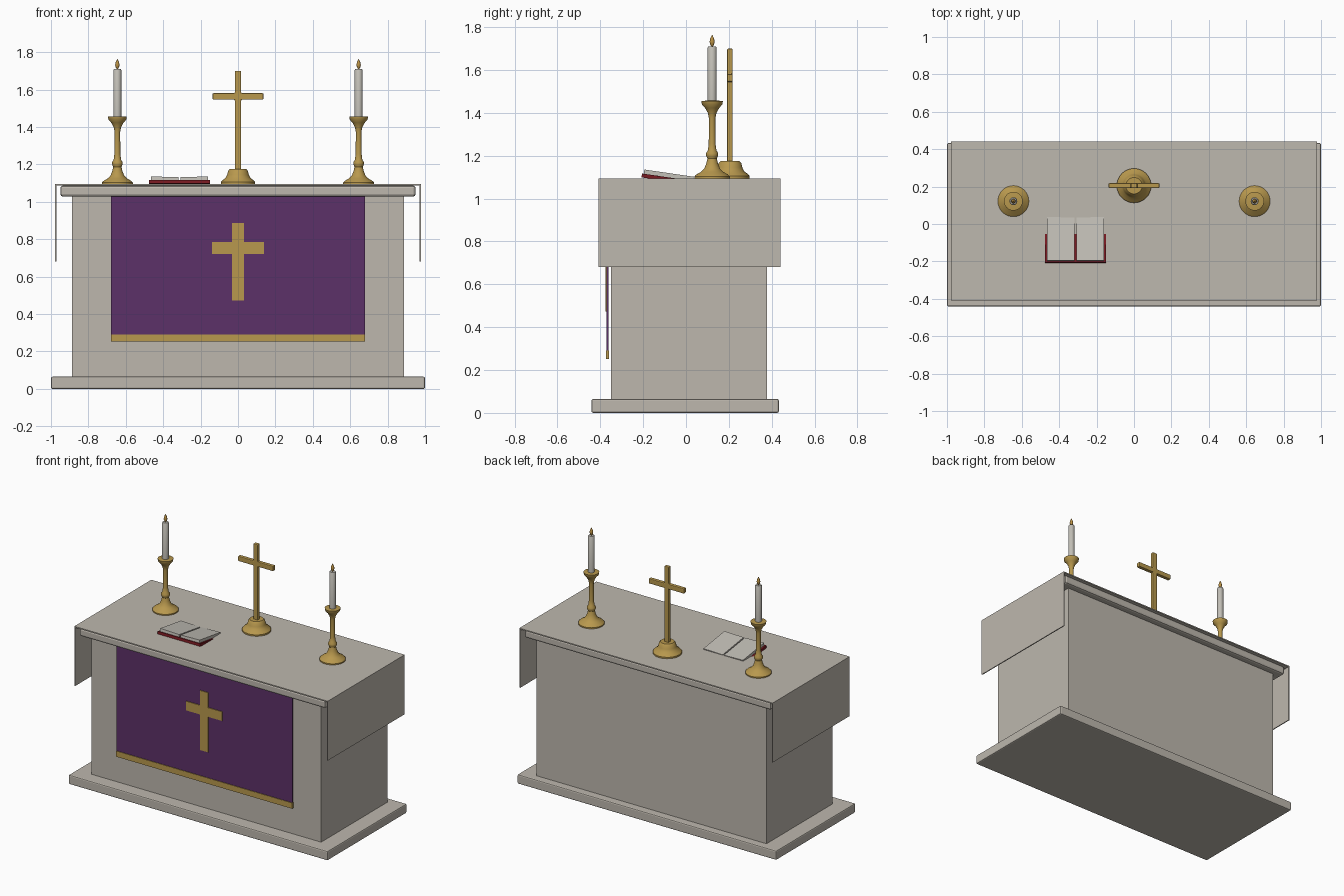
import bpy
import bmesh
from math import radians, sin, cos, pi
from mathutils import Matrix

if "Cube" in bpy.data.objects:
    bpy.data.objects.remove(bpy.data.objects["Cube"], do_unlink=True)


def material(name, rgb, rough=0.6):
    m = bpy.data.materials.new(name)
    m.use_nodes = True
    m.diffuse_color = (*rgb, 1)
    shader = m.node_tree.nodes["Principled BSDF"]
    shader.inputs["Base Color"].default_value = (*rgb, 1)
    shader.inputs["Roughness"].default_value = rough
    return m


STONE = material("stone", (0.51, 0.475, 0.42))
LINEN = material("linen", (0.515, 0.48, 0.425))
PURPLE = material("purple cloth", (0.108, 0.031, 0.138))
GOLD = material("gold", (0.48, 0.315, 0.075), 0.4)
WAX = material("wax", (0.54, 0.52, 0.47))
FLAME = material("flame", (0.5, 0.29, 0.06))
PAPER = material("paper", (0.54, 0.52, 0.47))
RED = material("red leather", (0.19, 0.01, 0.015))


def finish(name, bm, mat, smooth=False):
    bmesh.ops.recalc_face_normals(bm, faces=bm.faces)
    mesh = bpy.data.meshes.new(name)
    bm.to_mesh(mesh)
    bm.free()
    mesh.materials.append(mat)
    ob = bpy.data.objects.new(name, mesh)
    bpy.context.collection.objects.link(ob)
    if smooth:
        bpy.ops.object.select_all(action='DESELECT')
        ob.select_set(True)
        bpy.context.view_layer.objects.active = ob
        bpy.ops.object.shade_smooth_by_angle(angle=radians(35))
    return ob


def box(name, x, y, z, mat, bevel=0.0):
    """Box spanning the given (low, high) pairs."""
    bm = bmesh.new()
    bmesh.ops.create_cube(bm, size=1)
    for v in bm.verts:
        v.co = [(lo + hi) / 2 + c * (hi - lo) for c, (lo, hi) in zip(v.co, (x, y, z))]
    ob = finish(name, bm, mat)
    if bevel:
        mod = ob.modifiers.new("soft edges", 'BEVEL')
        mod.width = bevel
        mod.segments = 2
    return ob


def lathe(name, profile, location, mat, sides=32):
    """Turned solid from (radius, height) points."""
    bm = bmesh.new()
    rings = []
    for r, z in profile:
        rings.append([bm.verts.new((r * cos(2 * pi * i / sides), r * sin(2 * pi * i / sides), z))
                      for i in range(sides)])
    for a, b in zip(rings, rings[1:]):
        for i in range(sides):
            j = (i + 1) % sides
            bm.faces.new((a[i], a[j], b[j], b[i]))
    bm.faces.new(rings[0])
    bm.faces.new(rings[-1])
    ob = finish(name, bm, mat, smooth=True)
    ob.location = location
    return ob


def extrude_outline(name, points, y, mat):
    """Closed x-z outline pushed along y."""
    bm = bmesh.new()
    face = bm.faces.new([bm.verts.new((px, y[0], pz)) for px, pz in points])
    out = bmesh.ops.extrude_face_region(bm, geom=[face])
    moved = [g for g in out["geom"] if isinstance(g, bmesh.types.BMVert)]
    bmesh.ops.translate(bm, verts=moved, vec=(0, y[1] - y[0], 0))
    return finish(name, bm, mat)


def cross_outline(w, arm, low, high, bar_low, bar_high):
    half = [(w, low), (w, bar_low), (arm, bar_low), (arm, bar_high), (w, bar_high), (w, high)]
    return half + [(-x, z) for x, z in reversed(half)]


TOP = 1.095

# Stone table
box("plinth", (-1, 1), (-0.441, 0.433), (0, 0.065), STONE, 0.008)
box("body", (-0.887, 0.887), (-0.35, 0.379), (0.06, 1.035), STONE)
box("table_slab", (-0.95, 0.95), (-0.395, 0.425), (1.028, 1.087), STONE, 0.014)

# Linen runner that hangs down at both ends
outer, inner, hem = 0.978, 0.971, 0.68
half = [(inner, TOP - 0.008), (inner, hem), (outer, hem), (outer, TOP)]
extrude_outline("linen_cloth", half + [(-x, z) for x, z in reversed(half)], (-0.408, 0.441), LINEN)

# Purple front hanging with gold hem and cross
box("front_hanging", (-0.678, 0.678), (-0.37, -0.361), (0.255, 1.028), PURPLE)
box("hanging_hem", (-0.679, 0.679), (-0.374, -0.359), (0.252, 0.292), GOLD)
extrude_outline("hanging_cross", cross_outline(0.032, 0.14, 0.472, 0.888, 0.72, 0.784),
                (-0.375, -0.369), GOLD)

# Standing cross on a turned foot
cross_y = 0.205
lathe("cross_foot", [(0.092, 0), (0.092, 0.01), (0.083, 0.02), (0.066, 0.033), (0.058, 0.05),
                     (0.053, 0.07), (0.044, 0.08)], (0, cross_y, TOP), GOLD)
standing = extrude_outline("standing_cross", cross_outline(0.017, 0.136, 1.165, 1.7, 1.546, 1.581),
                           (cross_y - 0.013, cross_y + 0.013), GOLD)
soft = standing.modifiers.new("soft edges", 'BEVEL')
soft.width = 0.005
soft.segments = 2

# Candlesticks, candles and flames
stick = [(0.083, 0), (0.083, 0.008), (0.074, 0.017), (0.052, 0.03), (0.037, 0.045), (0.027, 0.07),
         (0.022, 0.092), (0.028, 0.105), (0.028, 0.117), (0.02, 0.13), (0.016, 0.16),
         (0.015, 0.28), (0.02, 0.305), (0.033, 0.328), (0.048, 0.345), (0.05, 0.36), (0.03, 0.362)]
flame = [(0.003, 0), (0.009, 0.011), (0.012, 0.022), (0.009, 0.037), (0.004, 0.049), (0.001, 0.055)]
for side, sx in (("left", 1), ("right", -1)):
    spot = (sx * 0.645, 0.122)
    lathe(side + "_candlestick", stick, (*spot, TOP), GOLD)
    lathe(side + "_candle", [(0.021, 0), (0.021, 0.25), (0.018, 0.255)], (*spot, 1.455), WAX, 24)
    lathe(side + "_flame", flame, (*spot, 1.709), FLAME, 16)

# Open book, propped up toward the front
tilt = Matrix.Translation((-0.313, -0.205, 1.117)) @ Matrix.Rotation(radians(-8.3), 4, 'X')
cover = box("book_cover", (-0.164, 0.164), (0, 0.245), (-0.018, 0), RED)
cover.matrix_world = tilt
for side, sx in (("left", 1), ("right", -1)):
    pages = box(side + "_pages", sorted((sx * 0.005, sx * 0.153)), (0.008, 0.241), (-0.004, 0.016), PAPER)
    pages.matrix_world = tilt @ Matrix.Rotation(radians(-1.5 * sx), 4, 'Y')
